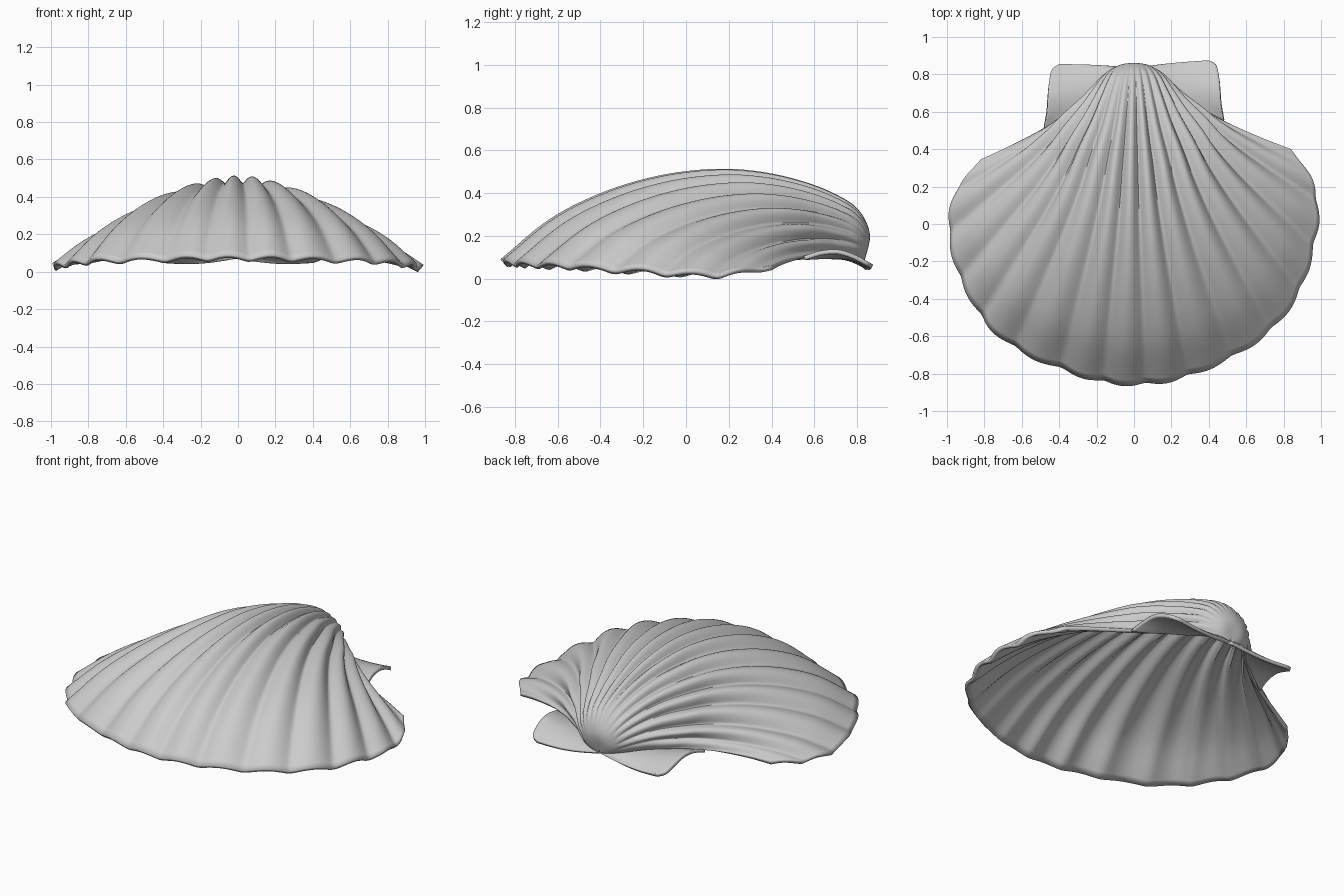
import bpy, math
from mathutils import Vector

if "Cube" in bpy.data.objects:
    bpy.data.objects.remove(bpy.data.objects["Cube"])

grey = bpy.data.materials.new("shell_grey")
grey.use_nodes = True
COLOUR = (0.6, 0.6, 0.6, 1)
grey.diffuse_color = COLOUR
grey.node_tree.nodes["Principled BSDF"].inputs["Base Color"].default_value = COLOUR


def spline(points, f):
    """Smooth curve through evenly parametrised points, f in 0..1."""
    p = [Vector(q) for q in points]
    p = [2 * p[0] - p[1]] + p + [2 * p[-1] - p[-2]]
    x = min(max(f, 0), 1) * (len(p) - 3)
    i = min(int(x), len(p) - 4)
    s = x - i
    a, b, c, d = p[i:i + 4]
    return 0.5 * (2 * b + (c - a) * s + (2 * a - 5 * b + 4 * c - d) * s * s
                  + (3 * b - a - 3 * c + d) * s ** 3)


# Rim of the fan, from the right hinge side round the front to the left
RIM = [(-.82, .345, .06), (-.95, .18, .045), (-.99, -.01, .035), (-.955, -.22, .045),
       (-.875, -.4, .055), (-.765, -.56, .065), (-.59, -.69, .07), (-.38, -.78, .075),
       (-.19, -.84, .08), (0, -.86, .08), (.19, -.84, .08), (.38, -.78, .075),
       (.58, -.68, .07), (.75, -.55, .065), (.88, -.37, .05), (.95, -.17, .04),
       (.985, .03, .025), (.955, .23, .035), (.84, .4, .06)]
# Middle ray from beak to front: sideways spread, y, z
RAY = [(0, .835, .08), (.08, .86, .21), (.15, .80, .325), (.21, .67, .40), (.28, .5, .455),
       (.37, .31, .487), (.46, .1, .492), (.58, -.14, .46), (.72, -.39, .385),
       (.86, -.63, .265), (1, -.86, .08)]
BEAK_Y, BEAK_Z, RIBS = .835, .08, 15


def base(u, t):
    """Plain dome: u in -1..1 across the fan, t in 0..1 beak to rim."""
    e = spline(RIM, (u + 1) / 2)
    spread, my, mz = spline(RAY, t)
    along = (BEAK_Y - my) / (BEAK_Y + .86)
    arch = .1 + .9 * max(math.cos(u * math.pi / 2), 0) ** .95
    sag = .045 * math.sin(math.pi * t) * abs(u) ** 4
    return Vector((e.x * spread, BEAK_Y + (e.y - BEAK_Y) * along - sag,
                   BEAK_Z + (e.z - BEAK_Z) * t + arch * (mz - BEAK_Z)))


def ribbed(u, t):
    """Dome pushed along its normal by rounded ribs and softer grooves."""
    h = .002
    du = base(min(u + h, 1), t) - base(max(u - h, -1), t)
    dt = base(u, min(t + h, 1)) - base(u, max(t - h, 0))
    n = dt.cross(du).normalized()
    grow = min(max((t - .14) / .4, 0), 1) * (1 - .35 * t ** 4)
    fade = min((1 - abs(u)) / .15, 1)
    wave = math.cos(math.pi * RIBS * (u + .03) / 2)
    rib = math.sqrt(wave * wave + .03) - .6
    return base(u, t) + n * (.05 * grow * fade * rib)


def ear(side):
    """Wing between the hinge side of the fan and a curved outer edge."""
    outer = [(.40, .875, .065), (.44, .85, .08), (.455, .78, .115), (.46, .71, .135),
             (.465, .63, .13), (.48, .55, .105)]

    def point(v, w):
        inner = base(side, v * .6)
        o = spline(outer, v)
        o.x *= side
        if side < 0:
            o.y -= .02 + .03 * v
        p = inner.lerp(o, w)
        dip = math.sin(math.pi * w) * (1 - v)
        return p + Vector((0, .005 * dip, -.015 * dip))
    return point


def sheet(name, point, us, vs, thickness):
    """Grid surface given some thickness below it."""
    rows, cols = len(us), len(vs)
    verts = [point(u, v) for u in us for v in vs]
    faces = [(i * cols + j, i * cols + j + 1, (i + 1) * cols + j + 1, (i + 1) * cols + j)
             for i in range(rows - 1) for j in range(cols - 1)]
    mesh = bpy.data.meshes.new(name)
    mesh.from_pydata(verts, [], faces)
    mesh.update()
    if sum(f.normal.z * f.area for f in mesh.polygons) < 0:
        mesh.flip_normals()
    mesh.materials.append(grey)
    ob = bpy.data.objects.new(name, mesh)
    bpy.context.collection.objects.link(ob)
    solid = ob.modifiers.new("thickness", "SOLIDIFY")
    solid.thickness, solid.offset = thickness, -1
    bpy.ops.object.select_all(action="DESELECT")
    ob.select_set(True)
    bpy.context.view_layer.objects.active = ob
    bpy.ops.object.shade_smooth_by_angle(angle=math.radians(50))


def steps(a, b, n):
    return [a + (b - a) * i / n for i in range(n + 1)]


# Fan with radiating ribs
sheet("ribbed_fan", ribbed, steps(-1, 1, RIBS * 16), steps(.004, 1, 70), .022)

# Hinge wings
for label, side in (("right_ear", -1), ("left_ear", 1)):
    sheet(label, ear(side), steps(0, 1, 28), steps(0, 1, 20), .02)
